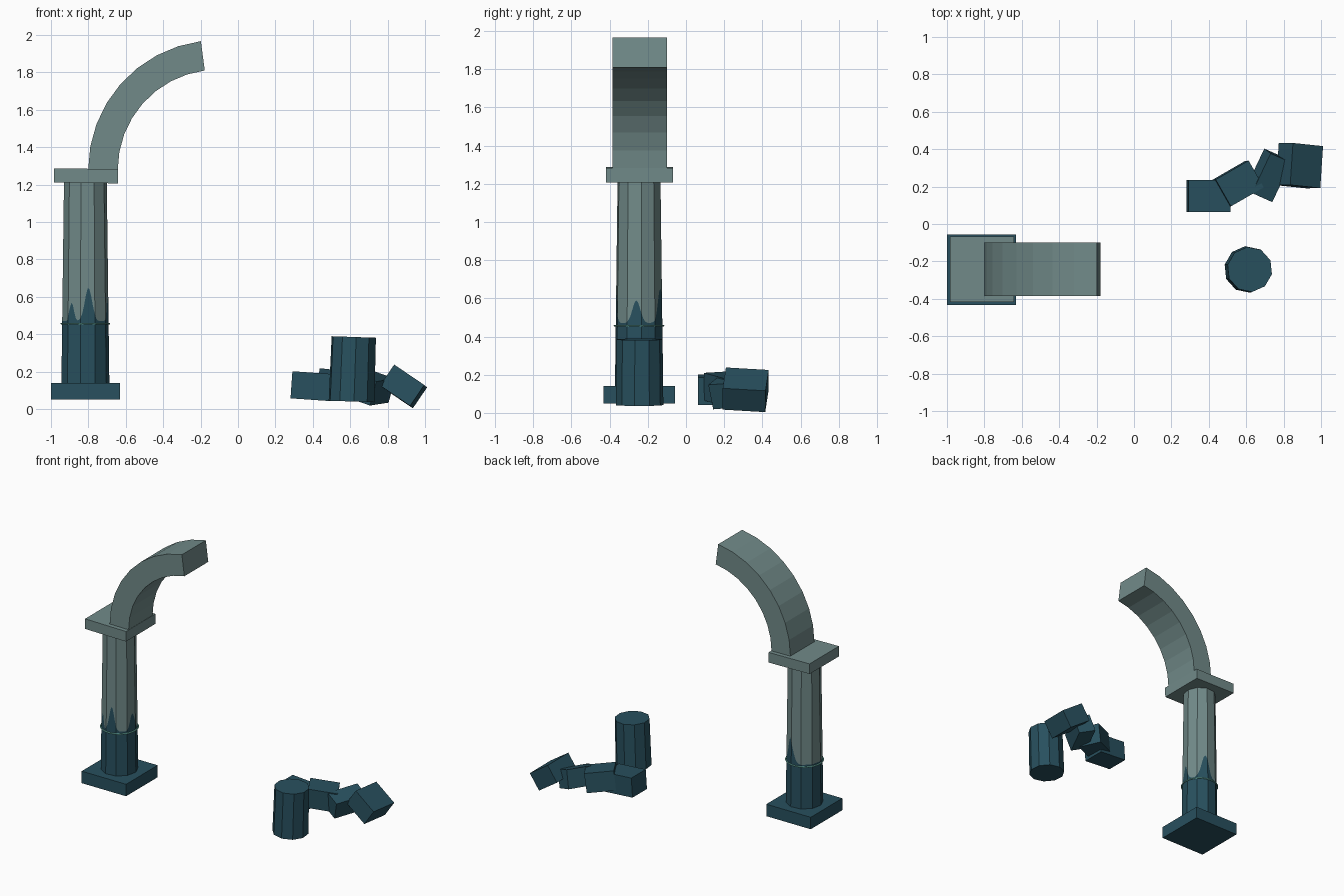
import bpy, bmesh, math
from mathutils import Matrix, Vector, Euler

if "Cube" in bpy.data.objects:
    bpy.data.objects.remove(bpy.data.objects["Cube"])


def material(name, rgb):
    m = bpy.data.materials.new(name)
    m.diffuse_color = (*rgb, 1)
    m.use_nodes = True
    m.node_tree.nodes["Principled BSDF"].inputs["Base Color"].default_value = m.diffuse_color
    return m


STONE = material("pale stone", (0.165, 0.255, 0.25))
WET = material("wet dark stone", (0.021, 0.08, 0.112))
GLOW = material("waterline green", (0.18, 0.55, 0.47))


def finish(name, bm, *mats):
    bmesh.ops.recalc_face_normals(bm, faces=bm.faces)
    me = bpy.data.meshes.new(name)
    bm.to_mesh(me)
    bm.free()
    for m in mats:
        me.materials.append(m)
    ob = bpy.data.objects.new(name, me)
    bpy.context.collection.objects.link(ob)
    return ob


def block(name, mat, centre, size, rot=(0, 0, 0)):
    bm = bmesh.new()
    e = Euler([math.radians(a) for a in rot], 'XYZ')
    bmesh.ops.create_cube(bm, size=1, matrix=Matrix.LocRotScale(Vector(centre), e, Vector(size)))
    return finish(name, bm, mat)


CX, CY = -0.816, -0.246      # column axis
SIDES, SUB = 10, 8           # flat sides, strips per side
Z0, Z1 = 0.13, 1.215


def stain_height(phi):
    """Top of the damp stain; phi is degrees from the front, towards +x."""
    h = 0.47
    for p, amp, w in ((8, 0.18, 13), (-38, 0.10, 9), (83, 0.12, 14), (160, 0.18, 18)):
        d = (phi - p + 180) % 360 - 180
        h += amp * math.exp(-(d / w) ** 2)
    return h


def facet_point(i):
    """Point i on the unit ten-sided outline."""
    k, f = divmod(i, SUB)
    a, b = (math.radians(6 + 36 * (k + j)) for j in (0, 1))
    t = f / SUB
    return Vector((math.cos(a) * (1 - t) + math.cos(b) * t,
                   math.sin(a) * (1 - t) + math.sin(b) * t))


# plinth and column shaft, with the stain edge cut into the flat sides
block("plinth", WET, (-0.815, -0.245, 0.095), (0.37, 0.376, 0.09))
bm = bmesh.new()
rows = []
for i in range(SIDES * SUB):
    p = facet_point(i)
    phi = math.degrees(math.atan2(p.y, p.x)) + 90
    col = []
    for z in (Z0, stain_height(phi), Z1):
        r = 0.129 - 0.014 * (z - Z0) / (Z1 - Z0)
        col.append(bm.verts.new((CX + p.x * r, CY + p.y * r, z)))
    rows.append(col)
for i, a in enumerate(rows):
    b = rows[(i + 1) % len(rows)]
    for j in (0, 1):
        f = bm.faces.new((a[j], b[j], b[j + 1], a[j + 1]))
        f.material_index = 1 - j
bm.faces.new([c[0] for c in rows]).material_index = 1
bm.faces.new([c[2] for c in rows])
finish("column_shaft", bm, STONE, WET)

# thin waterline ring
bpy.ops.mesh.primitive_torus_add(major_segments=40, minor_segments=6, major_radius=0.128,
                                 minor_radius=0.005, location=(CX, CY, 0.457))
ring = bpy.context.object
ring.name = "waterline_ring"
ring.data.materials.append(GLOW)

# capital
block("capital", STONE, (-0.812, -0.243, 1.247), (0.342, 0.35, 0.076), (0, 0.8, 0))

# broken arch: a rectangle swept round part of a circle
bm = bmesh.new()
AX, AZ, STEPS = -0.108, 1.28, 8
sections = []
for i in range(-1, STEPS + 1):
    a = math.radians(180 - 82.5 * max(i, 0) / STEPS)
    drop = 0.03 if i < 0 else 0
    sections.append([bm.verts.new((AX + r * math.cos(a), y, AZ + r * math.sin(a) - drop))
                     for r, y in ((0.535, -0.385), (0.693, -0.385), (0.693, -0.1), (0.535, -0.1))])
for s, t in zip(sections, sections[1:]):
    for j in range(4):
        bm.faces.new((s[j], s[(j + 1) % 4], t[(j + 1) % 4], t[j]))
bm.faces.new(sections[0])
bm.faces.new(sections[-1])
finish("broken_arch", bm, STONE)

# fallen column stump, leaning slightly
bm = bmesh.new()
bmesh.ops.create_cone(bm, cap_ends=True, segments=SIDES, radius1=0.125, radius2=0.121, depth=0.345,
                      matrix=Matrix.Translation((0.613, -0.243, 0.213))
                      @ Matrix.Rotation(math.radians(2), 4, 'Y')
                      @ Matrix.Rotation(math.radians(6), 4, 'Z'))
finish("column_stump", bm, WET)

# fallen arch blocks
for i, (c, s, r) in enumerate((
        ((0.398, 0.150, 0.122), (0.225, 0.172, 0.145), (0, 4, 0)),
        ((0.555, 0.215, 0.128), (0.205, 0.165, 0.145), (3, 8, 30)),
        ((0.718, 0.260, 0.110), (0.125, 0.235, 0.135), (4, 18, -24)),
        ((0.885, 0.312, 0.121), (0.195, 0.225, 0.135), (-4, 34, -6)))):
    block(f"fallen_block_{i + 1}", WET, c, s, r)
